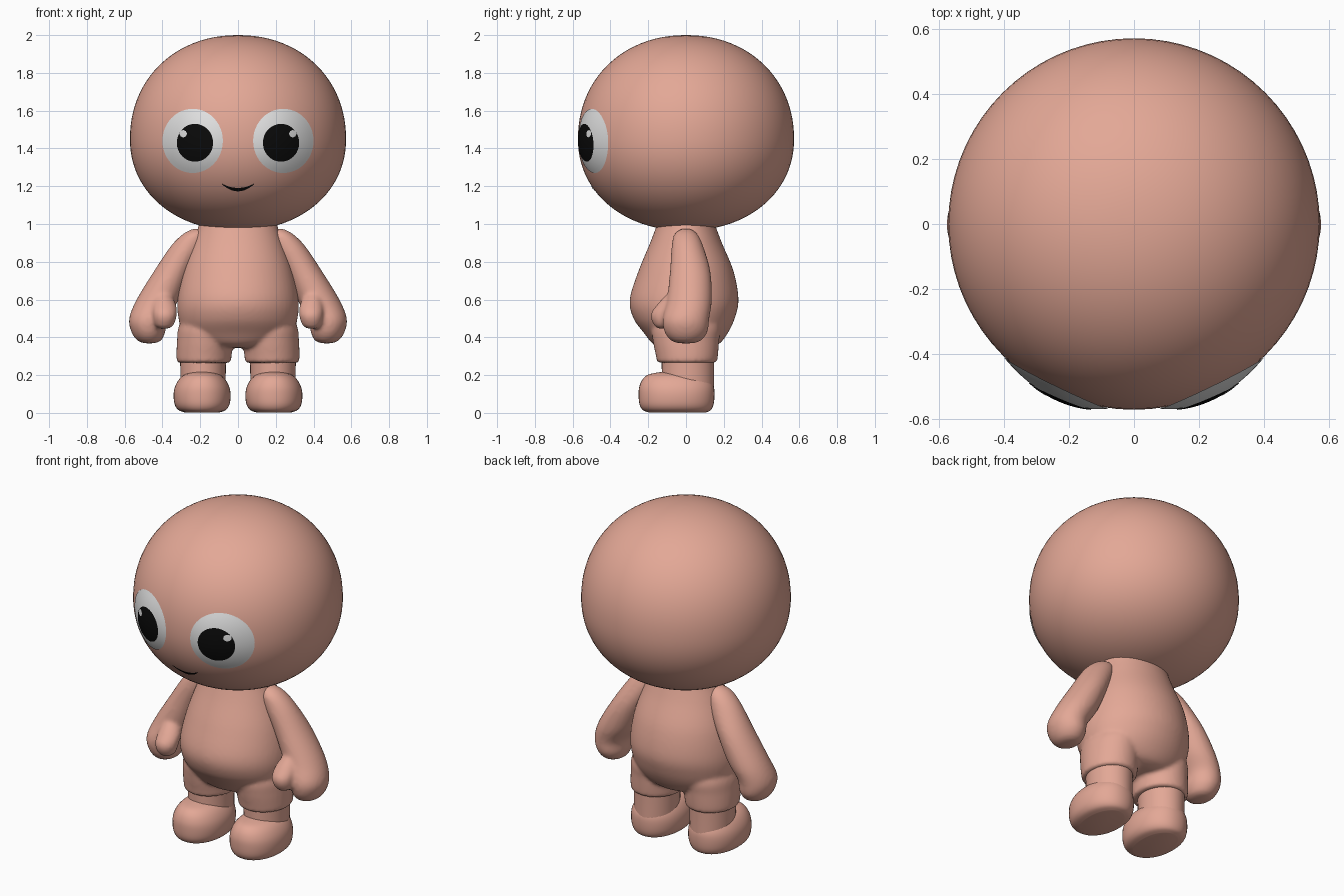
import bpy, math
from math import sin, cos, pi, sqrt

cube = bpy.data.objects.get("Cube")
if cube:
    bpy.data.objects.remove(cube, do_unlink=True)


def material(name, color):
    m = bpy.data.materials.new(name)
    m.use_nodes = True
    m.diffuse_color = (*color, 1)
    bsdf = next(n for n in m.node_tree.nodes if n.type == 'BSDF_PRINCIPLED')
    bsdf.inputs["Base Color"].default_value = (*color, 1)
    return m


SKIN = material("peach skin", (0.77, 0.39, 0.305))
WHITE = material("eye white", (0.74, 0.74, 0.74))
BLACK = material("black", (0.003, 0.003, 0.003))


def select(*objects):
    bpy.ops.object.select_all(action='DESELECT')
    for ob in objects:
        ob.select_set(True)
    bpy.context.view_layer.objects.active = objects[0]


def add_object(name, verts, faces, mat):
    mesh = bpy.data.meshes.new(name)
    mesh.from_pydata(verts, [], faces)
    mesh.materials.append(mat)
    ob = bpy.data.objects.new(name, mesh)
    bpy.context.collection.objects.link(ob)
    select(ob)
    bpy.ops.object.shade_smooth_by_angle(angle=math.radians(50))
    return ob


def fuse(*objects):
    """Join overlapping parts into one soft skin, named after the first."""
    select(*objects)
    bpy.ops.object.join()
    remesh = objects[0].modifiers.new("fuse", 'REMESH')
    remesh.mode, remesh.voxel_size, remesh.use_smooth_shade = 'VOXEL', .011, True
    soften = objects[0].modifiers.new("soften", 'SMOOTH')
    soften.factor, soften.iterations = .5, 6


def spline(rows, steps):
    """Smooth in-between rows through the given rows."""
    out = []
    for i in range(len(rows) - 1):
        a, b, c, d = (rows[min(max(i + k, 0), len(rows) - 1)] for k in (-1, 0, 1, 2))
        for s in range(steps):
            t = s / steps
            out.append([0.5 * (2 * q + (r - p) * t + (2 * p - 5 * q + 4 * r - u) * t * t
                               + (3 * q - p - 3 * r + u) * t ** 3)
                        for p, q, r, u in zip(a, b, c, d)])
    return out + [list(rows[-1])]


def loft(name, rows, side=1, steps=5, seg=40, power=2.0):
    """Stack of oval sections: rows of x, y, z, x radius, y radius, from the bottom up."""
    rows = spline(rows, steps)
    verts, faces = [], []
    for x, y, z, rx, ry in rows:
        for k in range(seg):
            c, s = cos(2 * pi * k / seg), sin(2 * pi * k / seg)
            verts.append((side * (x + rx * math.copysign(abs(c) ** (2 / power), c)),
                          y + ry * math.copysign(abs(s) ** (2 / power), s), z))
    for j in range(len(rows) - 1):
        for k in range(seg):
            n = (k + 1) % seg
            faces.append((j * seg + k, j * seg + n, (j + 1) * seg + n, (j + 1) * seg + k))
    last = (len(rows) - 1) * seg
    faces += [tuple(reversed(range(seg))), tuple(range(last, last + seg))]
    if side < 0:
        faces = [tuple(reversed(f)) for f in faces]
    return add_object(name, verts, faces, SKIN)


# Head: a slightly full ball with a taller upper half
HEAD_Z, HEAD_R, UP, DOWN, FULL = 1.45, 0.572, 0.55, 0.485, 2.1


def head_radius(z):
    h = abs(z - HEAD_Z) / (UP if z > HEAD_Z else DOWN)
    return HEAD_R * max(0, 1 - h ** FULL) ** (1 / FULL)


def head_front(x, z):
    return -sqrt(max(0, head_radius(z) ** 2 - x * x))


head_rows = []
for i in range(49):
    a = -pi / 2 + pi * (i + 0.1) / 48.2
    z = HEAD_Z + (UP if a > 0 else DOWN) * sin(a)
    head_rows.append((0, 0, z, head_radius(z), head_radius(z)))
loft("head", head_rows, steps=1, seg=72)

# Torso with a round belly
torso = loft("body", [
    (0, 0, .345, .12, .12), (0, 0, .365, .21, .175), (0, 0, .42, .285, .22),
    (0, -.01, .5, .315, .268), (0, -.01, .6, .32, .288), (0, 0, .75, .292, .252),
    (0, 0, .9, .24, .19), (0, 0, .98, .212, .16), (0, 0, 1.04, .2, .14)], seg=56)
body_parts = [torso]

# Eyes: shallow domes lying on the head, each with a pupil and a glint
EYE_X, EYE_Z, EYE_W, EYE_H = .24, 1.44, .16, .17


def eye_front(x, z):
    d = ((abs(x) - EYE_X) / EYE_W) ** 2 + ((z - EYE_Z) / EYE_H) ** 2
    return head_front(x, z) - .003 - .018 * max(0, 1 - d)


def patch(name, side, x, z, w, h, lift, mat, rings=12, seg=48):
    """Oval plate that follows the eye surface."""
    verts, faces = [], []
    for j in range(rings + 1):
        for k in range(seg):
            a, r = 2 * pi * k / seg, max(j, .01) / rings
            px, pz = x + w * r * cos(a), z + h * r * sin(a)
            verts.append((side * px, eye_front(px, pz) - lift, pz))
    for j in range(rings):
        for k in range(seg):
            n = (k + 1) % seg
            f = (j * seg + k, (j + 1) * seg + k, (j + 1) * seg + n, j * seg + n)
            faces.append(f if side > 0 else f[::-1])
    return add_object(name, verts, faces, mat)


for side, label in ((1, "left"), (-1, "right")):
    patch(label + "_eye", side, EYE_X, EYE_Z, EYE_W, EYE_H, 0, WHITE)
    patch(label + "_pupil", side, .228, 1.43, .096, .1, .003, BLACK)
    patch(label + "_glint", side, .29, 1.478, .019, .019, .005, WHITE, rings=3)

    # Short trouser leg, fused with the torso below
    body_parts.append(loft(label + "_trouser_leg", [
        (.18, .005, .265, .143, .158), (.18, .005, .3, .146, .164),
        (.175, 0, .38, .148, .175), (.17, 0, .46, .143, .18), (.16, 0, .56, .1, .13)], side))
    # Lower leg
    loft(label + "_leg", [
        (.185, .01, .08, .118, .138), (.185, .01, .2, .12, .138),
        (.185, .01, .33, .122, .14)], side)
    # Rounded foot, longer towards the toe
    loft(label + "_foot", [
        (.19, -.045, .002, .09, .15), (.19, -.048, .015, .125, .18), (.19, -.05, .045, .145, .196),
        (.19, -.05, .095, .151, .201), (.19, -.05, .14, .143, .197),
        (.19, -.05, .18, .12, .178), (.19, -.045, .205, .088, .148),
        (.19, -.04, .218, .04, .08)], side, power=2.15)

    # Arm with a mitten hand, fused with its thumb
    arm = loft(label + "_arm", [
        (.47, 0, .368, .02, .03), (.47, 0, .382, .062, .078), (.475, 0, .43, .09, .114),
        (.475, 0, .5, .101, .123), (.425, .018, .6, .112, .119), (.345, .022, .75, .1, .107),
        (.268, .008, .88, .09, .084), (.23, 0, .945, .064, .062), (.215, 0, .975, .025, .025)],
        side)
    thumb = loft(label + "_thumb", [
        (.39, -.12, .445, .015, .02), (.39, -.122, .462, .048, .046),
        (.388, -.12, .52, .064, .067), (.39, -.085, .58, .06, .062),
        (.4, -.04, .65, .03, .04)], side)
    fuse(arm, thumb)

fuse(*body_parts)

# Mouth: thin smiling crescent on the face
verts, faces = [], []
for i in range(25):
    t = i / 12 - 1
    low = 1.173 + .037 * t * t
    for z in (low, low + .014 * (1 - t * t) + .004):
        verts.append((.085 * t, head_front(.085 * t, z) - .004, z))
    if i:
        faces.append((2 * i - 2, 2 * i, 2 * i + 1, 2 * i - 1))
add_object("mouth", verts, faces, BLACK)
